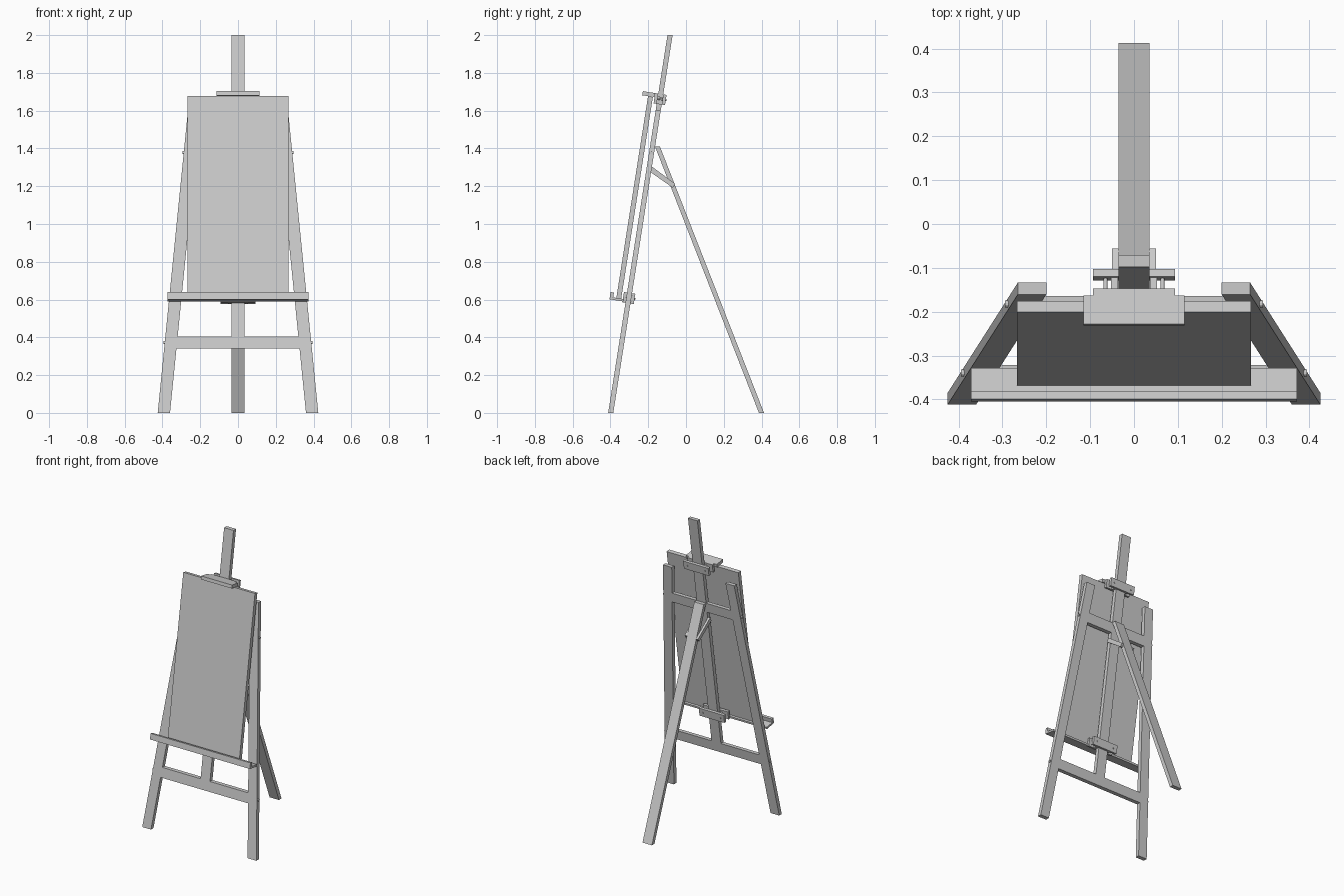
import bpy, bmesh, math
from mathutils import Vector

if "Cube" in bpy.data.objects:
    bpy.data.objects.remove(bpy.data.objects["Cube"])

SLOPE = 0.157                       # backward lean of the frame (dy/dz)
Y0 = -0.3985                        # frame centre at the floor
HALF = 0.0135                       # half thickness of frame boards
A = math.atan(SLOPE)
UP = Vector((0, math.sin(A), math.cos(A)))
OUT = Vector((0, -math.cos(A), math.sin(A)))
ORIGIN = Vector((0, Y0, 0))


def prism(name, ring_a, ring_b):
    """Solid between two matching outlines."""
    bm = bmesh.new()
    a = [bm.verts.new(p) for p in ring_a]
    b = [bm.verts.new(p) for p in ring_b]
    bm.faces.new(a)
    bm.faces.new(b[::-1])
    n = len(a)
    for i in range(n):
        bm.faces.new((a[i], b[i], b[(i + 1) % n], a[(i + 1) % n]))
    bmesh.ops.recalc_face_normals(bm, faces=bm.faces[:])
    me = bpy.data.meshes.new(name)
    bm.to_mesh(me)
    bm.free()
    ob = bpy.data.objects.new(name, me)
    bpy.context.collection.objects.link(ob)
    return ob


def mirrored(ob):
    ob.modifiers.new("mirror", 'MIRROR').use_axis[0] = True
    return ob


def board(name, outline):
    """Frame board: front-view outline (x, z) laid in the leaning plane."""
    ring = lambda d: [(x, Y0 + SLOPE * z + d, z) for x, z in outline]
    return prism(name, ring(-HALF), ring(HALF))


def side(name, outline, x0, x1):
    """Side-view outline (y, z) extruded across x."""
    return prism(name, [(x0, y, z) for y, z in outline], [(x1, y, z) for y, z in outline])


def lean(name, outline, x0, x1):
    """Outline (out, up) in leaning coordinates, extruded across x."""
    pts = [ORIGIN + OUT * w + UP * v for w, v in outline]
    return side(name, [(p.y, p.z) for p in pts], x0, x1)


def lean_box(name, hx, w0, w1, v0, v1):
    return lean(name, [(w0, v0), (w1, v0), (w1, v1), (w0, v1)], -hx, hx)


def bolt(name, centre, axis, length, r):
    """Mirrored bolt along an axis."""
    axis = Vector(axis).normalized()
    u = axis.orthogonal().normalized()
    t = axis.cross(u)
    c = Vector(centre)
    ring = [c + r * (u * math.cos(k * math.pi / 6) + t * math.sin(k * math.pi / 6)) for k in range(12)]
    h = axis * length / 2
    return mirrored(prism(name, [p - h for p in ring], [p + h for p in ring]))


def leg_x(z, outer=True):
    return (0.425 if outer else 0.36) - 0.1 * z


# Front legs, crossbars and mast
mirrored(board("front_leg", [(0.36, 0), (0.425, 0), (leg_x(1.6), 1.6), (leg_x(1.6, False), 1.6)]))
lo, hi = leg_x(0.34, False), leg_x(0.405, False)
board("lower_crossbar", [(-lo, 0.34), (lo, 0.34), (hi, 0.405), (-hi, 0.405)])
mirrored(board("upper_crossbar", [(0.035, 1.345), (leg_x(1.345, False), 1.345),
                                  (leg_x(1.41, False), 1.41), (0.035, 1.41)]))
board("mast", [(-0.035, 0.405), (0.035, 0.405), (0.035, 2.0), (-0.035, 2.0)])

# Bolts holding the crossbars
for z in (0.3725, 1.3775):
    bolt("crossbar_bolt", (leg_x(z), Y0 + SLOPE * z, z), (1, 0, 0), 0.014, 0.008)

# Rear leg and its pair of struts
side("rear_leg", [(0.386, 0), (0.413, 0), (-0.138, 1.41), (-0.164, 1.41)], -0.035, 0.035)
mirrored(side("strut", [(-0.2, 1.283), (-0.07, 1.192), (-0.056, 1.212), (-0.186, 1.308)], 0.035, 0.05))

# Canvas
lean_box("canvas", 0.267, 0.039, 0.065, 0.606, 1.687)

# Tray with a front lip
lean("tray", [(0.024, 0.593), (0.1, 0.593), (0.1, 0.632), (0.082, 0.632),
              (0.082, 0.606), (0.024, 0.606)], -0.372, 0.372)

# Top holder shelf
lean_box("top_holder", 0.115, 0.03, 0.096, 1.687, 1.709)

# Sliding clamps: front plate, back plate, spacers, bolts
for label, v0, v1 in (("tray", 0.588, 0.643), ("top", 1.654, 1.709)):
    lean_box(label + "_clamp_front", 0.093, HALF, 0.03, v0, v1)
    lean_box(label + "_clamp_back", 0.093, -0.031, -HALF, v0, v1)
    mirrored(lean(label + "_clamp_spacer", [(-HALF, v0), (HALF, v0), (HALF, v0 + 0.04), (-HALF, v0 + 0.04)],
                  0.036, 0.052))
    c = ORIGIN + UP * ((v0 + v1) / 2) - OUT * 0.005 + Vector((0.065, 0, 0))
    bolt(label + "_clamp_bolt", c, OUT, 0.06, 0.005)
